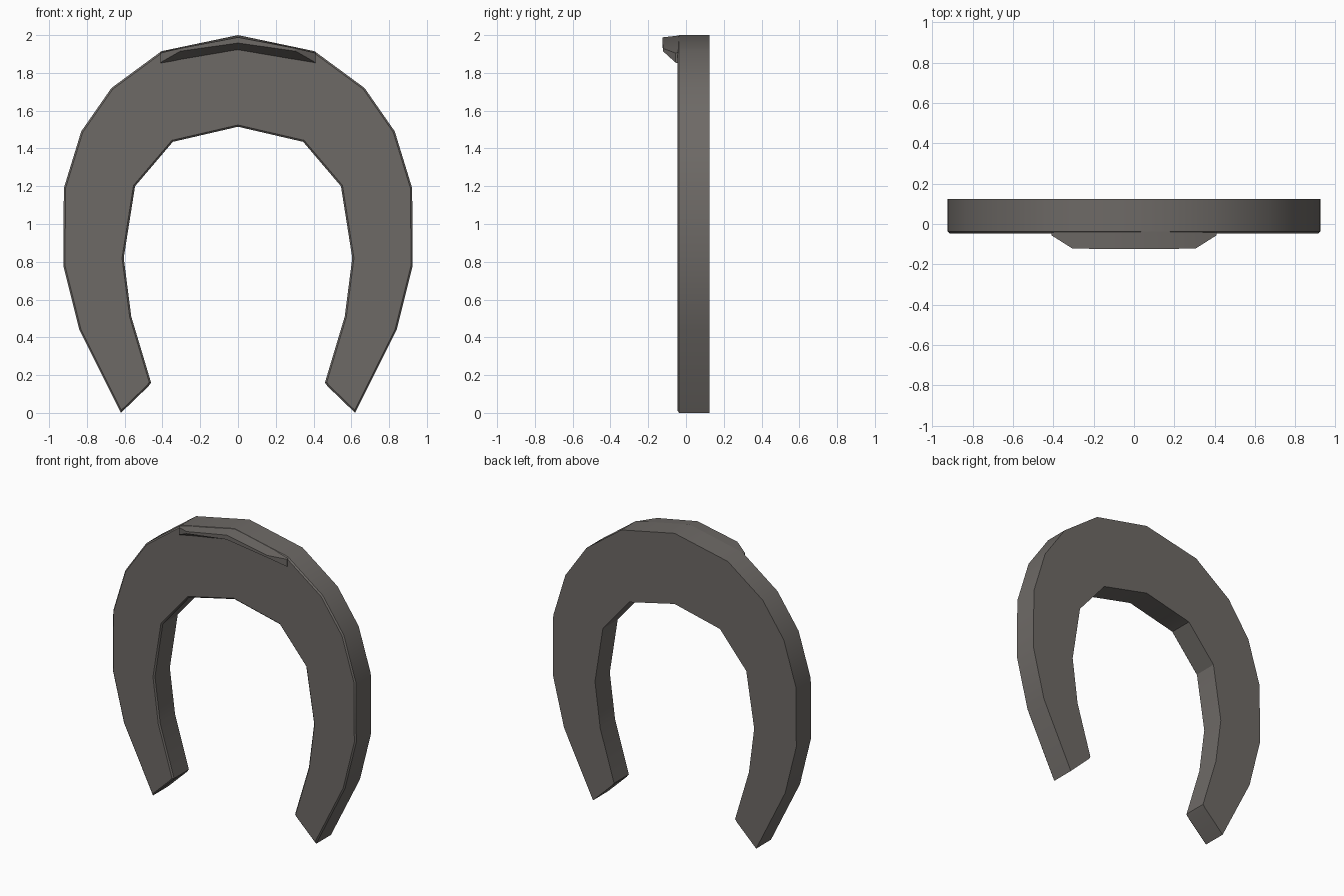
import bpy
import bmesh

if "Cube" in bpy.data.objects:
    bpy.data.objects.remove(bpy.data.objects["Cube"])

iron = bpy.data.materials.new("worn iron grey")
iron.diffuse_color = (0.155, 0.143, 0.133, 1)
iron.use_nodes = True
iron.node_tree.nodes["Principled BSDF"].inputs["Base Color"].default_value = iron.diffuse_color


def finish(bm, name):
    bmesh.ops.recalc_face_normals(bm, faces=bm.faces)
    me = bpy.data.meshes.new(name)
    bm.to_mesh(me)
    bm.free()
    me.materials.append(iron)
    ob = bpy.data.objects.new(name, me)
    bpy.context.collection.objects.link(ob)
    bpy.ops.object.select_all(action='DESELECT')
    ob.select_set(True)
    bpy.context.view_layer.objects.active = ob
    bpy.ops.object.shade_smooth_by_angle(angle=0.5)
    return ob


# Horseshoe body: right-half outer and inner edges, mirrored into one outline
outer = [(0, 2.0), (0.405, 1.915), (0.67, 1.72), (0.83, 1.49), (0.922, 1.19),
         (0.925, 0.78), (0.84, 0.44), (0.62, 0.0)]
inner = [(0.475, 0.14), (0.46, 0.16), (0.565, 0.51), (0.605, 0.82),
         (0.545, 1.20), (0.345, 1.435), (0, 1.515)]
half = outer + inner
outline = half + [(-x, z) for x, z in reversed(half) if x > 0]

FRONT, BACK = -0.046, 0.124
bm = bmesh.new()
face = bm.faces.new([bm.verts.new((x, BACK, z)) for x, z in outline])
ext = bmesh.ops.extrude_face_region(bm, geom=[face])
for v in ext["geom"]:
    if isinstance(v, bmesh.types.BMVert):
        v.co.y = FRONT
# narrow worn chamfer around the front rim
rim = [e for e in bm.edges if all(abs(v.co.y - FRONT) < 1e-5 for v in e.verts)]
bmesh.ops.bevel(bm, geom=rim, offset=0.009, segments=1, affect='EDGES')
bmesh.ops.triangulate(bm, faces=[f for f in bm.faces if len(f.verts) > 4])
finish(bm, "horseshoe_body")

# Toe clip: lip on the front of the crown, lofted across x
# each section: (y, z) of outer back, outer front, inner front, inner back
mid = [(-0.02, 2.0), (-0.125, 1.988), (-0.125, 1.958), (-0.04, 1.92)]
shoulder = [(-0.02, 1.935), (-0.122, 1.93), (-0.122, 1.915), (-0.04, 1.868)]
tip = [(-0.02, 1.912), (-0.056, 1.905), (-0.056, 1.855), (-0.04, 1.85)]
sections = [(-0.41, tip), (-0.305, shoulder), (0, mid), (0.305, shoulder), (0.41, tip)]
bm = bmesh.new()
rings = [[bm.verts.new((x, y, z)) for y, z in sec] for x, sec in sections]
for a, b in zip(rings, rings[1:]):
    for i in range(4):
        j = (i + 1) % 4
        bm.faces.new((a[i], a[j], b[j], b[i]))
bm.faces.new(rings[0])
bm.faces.new(rings[-1])
finish(bm, "toe_clip")
